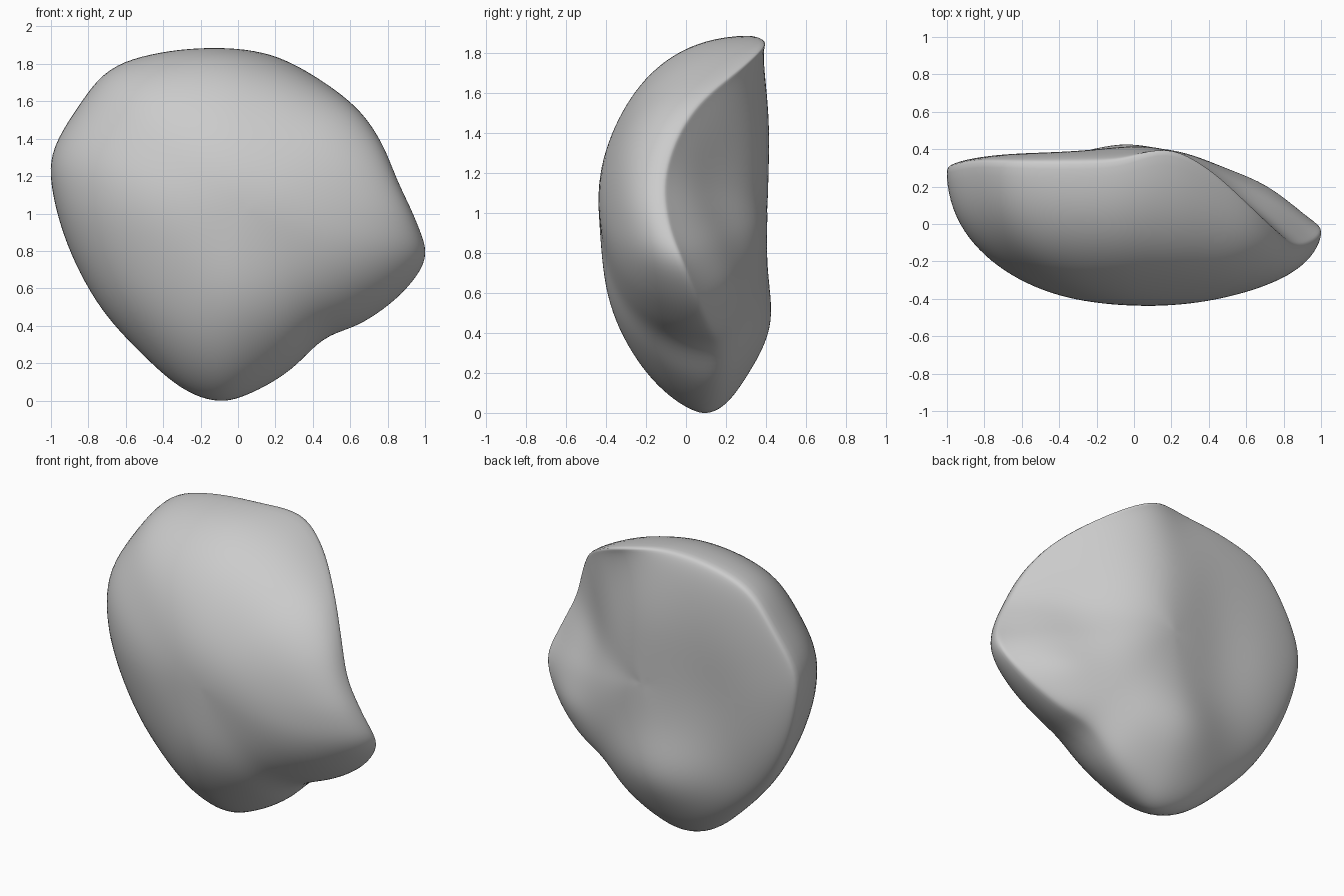
import bpy
import bmesh
import math
from mathutils import Vector

cube = bpy.data.objects.get("Cube")
if cube:
    bpy.data.objects.remove(cube, do_unlink=True)

# Rim of the stone, clockwise from the top: x, z, y, back roundness exponent
RIM = [
    (-0.10, 1.89, 0.33, 0.4), (0.17, 1.855, 0.41, 0.45), (0.40, 1.745, 0.30, 0.75),
    (0.63, 1.575, 0.09, 1.0), (0.765, 1.39, -0.04, 1.15), (0.86, 1.165, -0.11, 1.2),
    (0.96, 0.95, -0.09, 1.1), (1.01, 0.76, -0.02, 0.95), (0.88, 0.57, 0.05, 0.75),
    (0.67, 0.415, 0.11, 0.6), (0.46, 0.33, 0.13, 0.5), (0.28, 0.16, 0.12, 0.42),
    (0.08, 0.04, 0.10, 0.4), (-0.10, -0.01, 0.09, 0.4), (-0.30, 0.06, 0.11, 0.4),
    (-0.52, 0.25, 0.15, 0.4), (-0.735, 0.49, 0.19, 0.45), (-0.895, 0.78, 0.24, 0.45),
    (-0.99, 1.08, 0.28, 0.45), (-1.0, 1.32, 0.30, 0.45), (-0.865, 1.565, 0.33, 0.45),
    (-0.69, 1.775, 0.33, 0.45), (-0.42, 1.865, 0.32, 0.4),
]
CENTRE = Vector((0.03, 1.02))
FRONT_Y, BACK_Y = -0.438, 0.41
STEPS, RINGS = 6, 30


def rim_samples():
    """Closed smooth curve through the rim points."""
    n, out = len(RIM), []
    for i in range(n):
        a, b, c, d = (Vector(RIM[(i + k) % n]) for k in (-1, 0, 1, 2))
        for j in range(STEPS):
            t = j / STEPS
            out.append(b + (c - a) * (t / 2) + (a * 2 - b * 5 + c * 4 - d) * (t * t / 2)
                       + (b * 3 - a - c * 3 + d) * (t ** 3 / 2))
    return out


def averaged(samples, reach):
    """Rim with its notches averaged out, used towards the middle."""
    n = len(samples)
    return [sum((samples[(i + k) % n] for k in range(-reach, reach + 1)),
                Vector((0, 0, 0, 0))) / (2 * reach + 1) for i in range(n)]


def bump(x, z, cx, cz, rx, rz):
    return math.exp(-((x - cx) / rx) ** 2 - ((z - cz) / rz) ** 2)


def surface_point(rim, soft, phi, front):
    """Point on the front dome or the back face; phi runs from rim to pole."""
    s, fall = math.cos(phi), math.sin(phi)
    rim = rim.lerp(soft, fall)
    x = CENTRE.x + (rim[0] - CENTRE.x) * s
    z = CENTRE.y + (rim[1] - CENTRE.y) * s
    if front:
        # fuller at the top and sides than at the foot
        power = 0.78 + 0.28 * max(0, CENTRE.y - z) * s
        y = rim[2] + (FRONT_Y - rim[2]) * fall ** power
        # shallow weathered ripples
        y += 0.006 * math.sin(9 * z + 3 * x) * math.sin(5 * x + 1) * fall
    else:
        y = rim[2] + (BACK_Y - rim[2]) * fall ** (2 * rim[3])
        # bulge low on the back, upright ridge, spur, and hollows between them
        y += fall * (0.085 * bump(x, z, -0.06, 0.40, 0.35, 0.25)
                     + 0.02 * bump(x, z, 0.03, 1.5, 0.25, 0.35)
                     + 0.04 * bump(x, z, 0.74, 0.62, 0.18, 0.12)
                     - 0.06 * bump(x, z, 0.58, 1.1, 0.2, 0.35)
                     - 0.04 * bump(x, z, -0.38, 1.0, 0.3, 0.4))
    return Vector((x, y, z))


# Stone body: one rim ring shared by the front dome and the back face
bm = bmesh.new()
rims = rim_samples()
count = len(rims)
softs = averaged(averaged(rims, 9), 9)
rim_ring = [bm.verts.new((r[0], r[2], r[1])) for r in rims]
for front in (True, False):
    ring = rim_ring
    for k in range(1, RINGS):
        phi = math.pi / 2 * k / RINGS
        inner = [bm.verts.new(surface_point(r, q, phi, front)) for r, q in zip(rims, softs)]
        for i in range(count):
            j = (i + 1) % count
            bm.faces.new((ring[i], ring[j], inner[j], inner[i]))
        ring = inner
    pole = bm.verts.new(surface_point(rims[0], softs[0], math.pi / 2, front))
    for i in range(count):
        bm.faces.new((ring[i], ring[(i + 1) % count], pole))

bmesh.ops.recalc_face_normals(bm, faces=bm.faces)
mesh = bpy.data.meshes.new("stone")
bm.to_mesh(mesh)
bm.free()
stone = bpy.data.objects.new("stone", mesh)
bpy.context.collection.objects.link(stone)

# Round the rim
smooth = stone.modifiers.new("soften", 'SMOOTH')
smooth.factor = 0.5
smooth.iterations = 12

# Grey stone material
grey = bpy.data.materials.new("stone grey")
grey.use_nodes = True
colour = (0.6, 0.6, 0.6, 1)
grey.diffuse_color = colour
bsdf = next(n for n in grey.node_tree.nodes if n.type == 'BSDF_PRINCIPLED')
bsdf.inputs["Base Color"].default_value = colour
bsdf.inputs["Roughness"].default_value = 0.9
mesh.materials.append(grey)
mesh.polygons.foreach_set("use_smooth", [True] * len(mesh.polygons))
